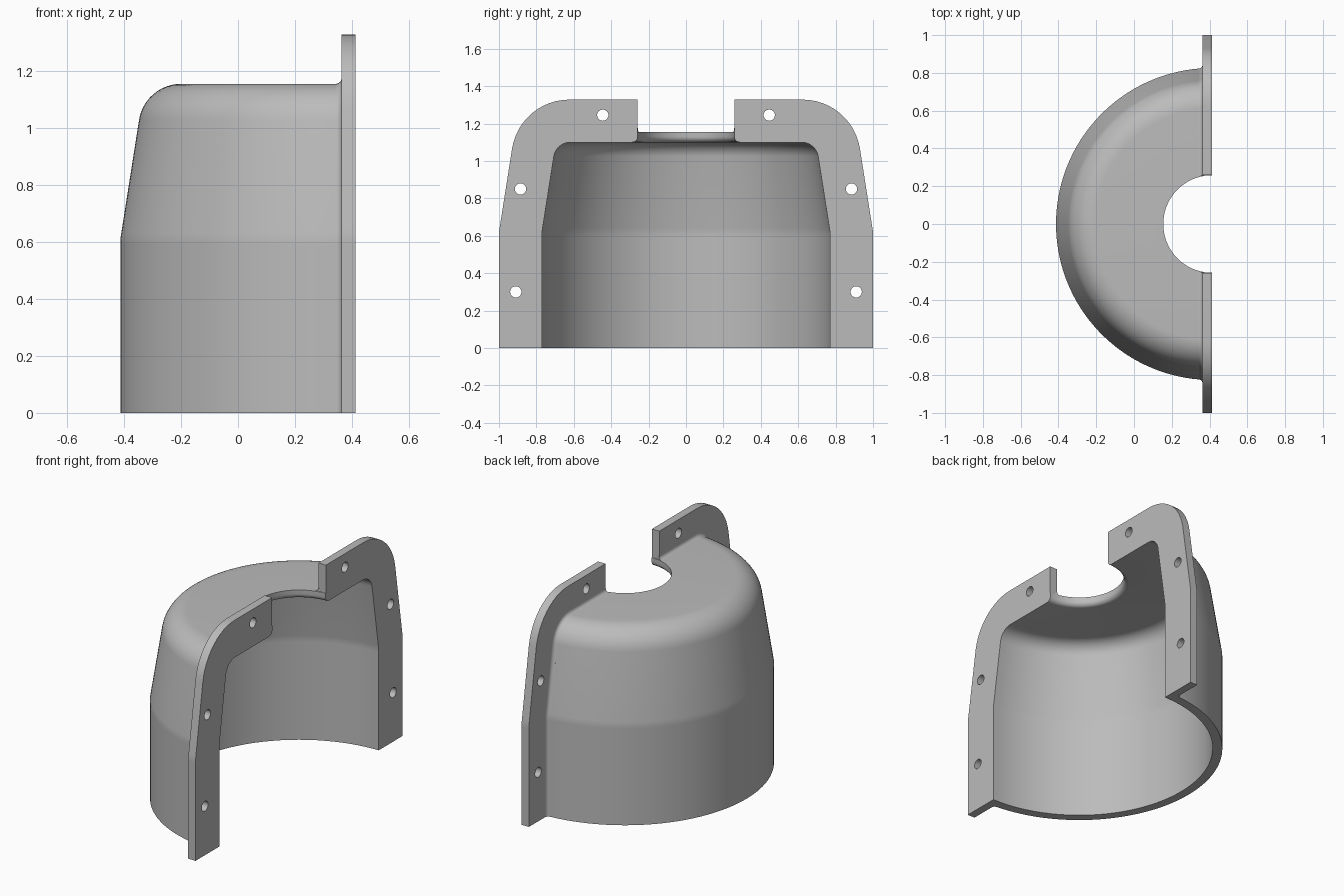
import bpy, bmesh, math
from mathutils import Vector, Matrix

if "Cube" in bpy.data.objects:
    bpy.data.objects.remove(bpy.data.objects["Cube"])

AXIS_X = 0.413      # split plane, holds the axis of revolution
BACK_X = 0.363      # rear face of the flanges
SLOPE = 0.157       # taper of the upper wall

grey = bpy.data.materials.new("plain grey")
grey.use_nodes = True
grey.diffuse_color = (0.5, 0.5, 0.5, 1)
grey.node_tree.nodes["Principled BSDF"].inputs["Base Color"].default_value = (0.5, 0.5, 0.5, 1)


def round_corner(a, corner, b, radius, steps=12):
    """Arc points tangent to both legs of a corner."""
    a, c, b = Vector(a), Vector(corner), Vector(b)
    u, v = (a - c).normalized(), (b - c).normalized()
    half = u.angle(v) / 2
    centre = c + (u + v).normalized() * radius / math.sin(half)
    start = c + u * radius / math.tan(half) - centre
    end = c + v * radius / math.tan(half) - centre
    sweep = math.pi - 2 * half
    return [centre + (start * math.sin(sweep * (1 - i / steps))
                      + end * math.sin(sweep * i / steps)) / math.sin(sweep)
            for i in range(steps + 1)]


def wall(radius, bend, top, inner, corner_radius):
    """Straight wall, tapered wall, rounded shoulder, flat top (r, z)."""
    knee = (radius, bend)
    corner = (radius - SLOPE * (top - bend), top)
    pts = [(radius, 0), (radius, bend - 0.02), knee,
           (radius - SLOPE * 0.02, bend + 0.02)]
    pts += round_corner(knee, corner, (inner, top), corner_radius)
    return [Vector(p) for p in pts]


def finish(name, bm):
    bmesh.ops.recalc_face_normals(bm, faces=bm.faces)
    mesh = bpy.data.meshes.new(name)
    bm.to_mesh(mesh)
    bm.free()
    mesh.materials.append(grey)
    obj = bpy.data.objects.new(name, mesh)
    bpy.context.collection.objects.link(obj)
    return obj


def loft(bm, rings):
    """Closed solid skinned through matching rings."""
    rings = [[bm.verts.new(p) for p in ring] for ring in rings]
    n = len(rings[0])
    for low, high in zip(rings, rings[1:]):
        for i in range(n):
            j = (i + 1) % n
            bm.faces.new((low[i], low[j], high[j], high[i]))
    bm.faces.new(rings[0])
    bm.faces.new(rings[-1])


def smooth(obj):
    bpy.ops.object.select_all(action='DESELECT')
    obj.select_set(True)
    bpy.context.view_layer.objects.active = obj
    bpy.ops.object.shade_smooth_by_angle(angle=math.radians(30))


# Half-round shell with a central opening
HOLE = 0.258
outer = wall(0.826, 0.61, 1.155, HOLE, 0.15)
inside = wall(0.77, 0.62, 1.10, HOLE, 0.09)
lip = round_corner((0.5, 1.10), (HOLE, 1.10), (HOLE, 1.155), 0.03, 6)
section = outer + [Vector((HOLE, 1.155))] + lip[::-1] + inside[::-1]
SEGMENTS = 72
bm = bmesh.new()
rings = []
for k in range(SEGMENTS + 1):
    t = math.pi * k / SEGMENTS
    rings.append([(AXIS_X - p.x * math.sin(t), p.x * math.cos(t), p.y) for p in section])
loft(bm, rings)
housing = finish("half_housing", bm)

# Pair of bolting flanges, rooted inside the shell thickness
rim = wall(1.0, 0.62, 1.328, 0.26, 0.31)
root = wall(0.79, 0.62, 1.135, 0.26, 0.11)
outline = rim + [Vector((0.26, 1.328)), Vector((0.26, 1.135))] + root[::-1]
bm = bmesh.new()
for side in (-1, 1):
    loft(bm, [[(x, side * p.x, p.y) for p in outline] for x in (BACK_X, AXIS_X)])
flanges = finish("flanges", bm)

# Bolt hole cutters
bm = bmesh.new()
for y, z in ((0.445, 1.245), (0.885, 0.85), (0.91, 0.30)):
    for side in (-1, 1):
        place = Matrix.Translation((0.388, side * y, z)) @ Matrix.Rotation(math.pi / 2, 4, 'Y')
        bmesh.ops.create_cone(bm, cap_ends=True, segments=32, radius1=0.03,
                              radius2=0.03, depth=0.2, matrix=place)
cutter = finish("bolt_hole_cutter", bm)
cutter.hide_render = True

# Join the flanges to the shell and drill the holes
bpy.context.view_layer.objects.active = housing
for tool, operation in ((flanges, 'UNION'), (cutter, 'DIFFERENCE')):
    mod = housing.modifiers.new(operation.lower(), 'BOOLEAN')
    mod.operation, mod.object, mod.solver = operation, tool, 'EXACT'
    bpy.ops.object.modifier_apply(modifier=mod.name)
    bpy.data.objects.remove(tool)
smooth(housing)

# Small concave fillets where the shell meets the flanges
FILLET = 0.02
path = outer + [Vector((0.262, 1.155))]
bm = bmesh.new()
for side in (-1, 1):
    rings = []
    for i, p in enumerate(path):
        along = path[min(i + 1, len(path) - 1)] - path[max(i - 1, 0)]
        normal = Vector((along.y, -along.x)).normalized()
        if i == 0:
            normal = Vector((1, 0))
        arc = []
        for k in range(7):
            a = math.pi / 2 * k / 6
            arc.append((BACK_X - FILLET * (1 - math.cos(a)), FILLET * (1 - math.sin(a))))
        arc += [(BACK_X - FILLET, -0.008), (BACK_X + 0.01, -0.008), (BACK_X + 0.01, FILLET)]
        ring = []
        for x, d in arc:
            q = p + normal * d
            ring.append((x, side * math.sqrt(q.x ** 2 - (AXIS_X - x) ** 2), q.y))
        rings.append(ring)
    loft(bm, rings)
smooth(finish("flange_root_fillets", bm))
